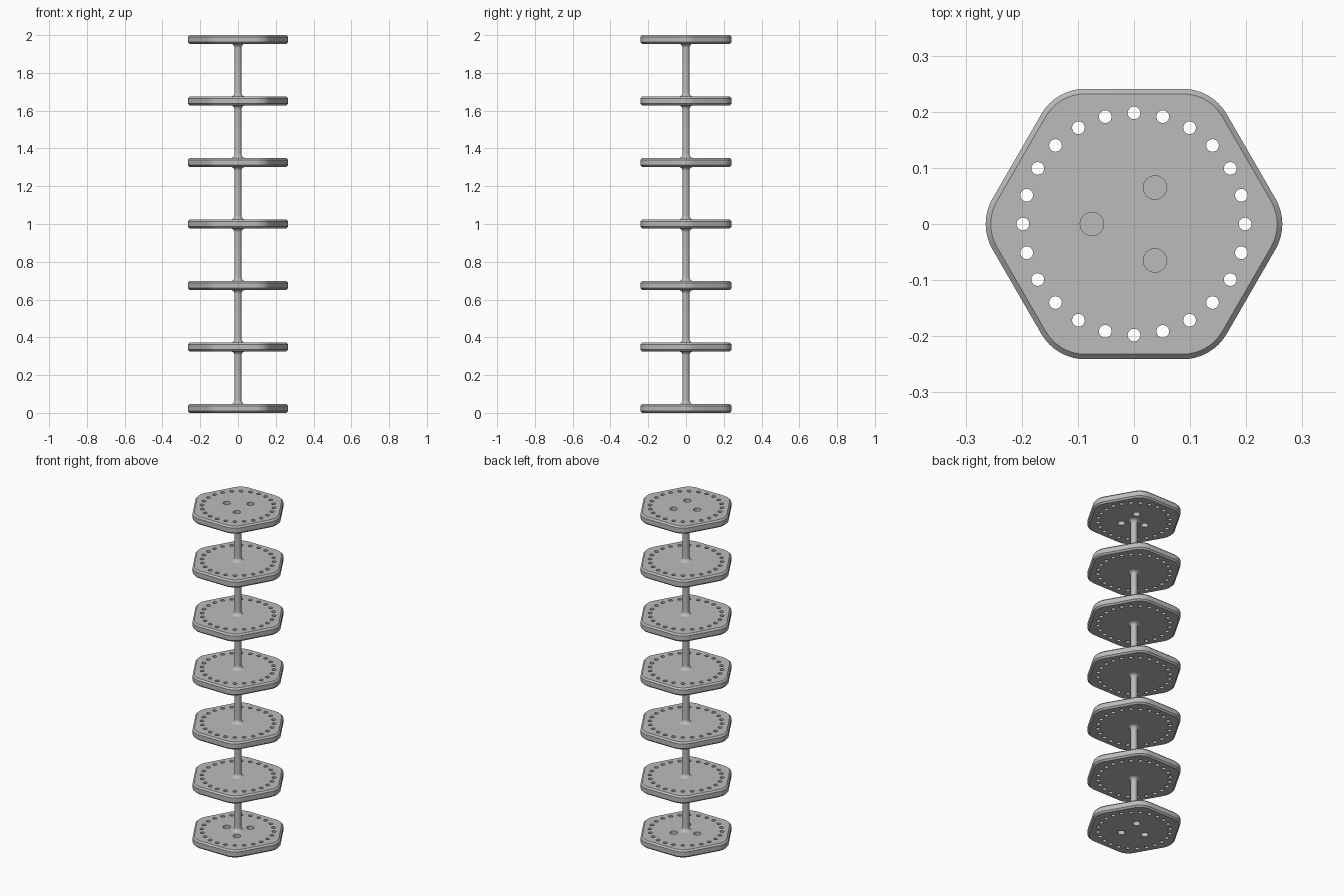
import bpy, bmesh
from math import cos, sin, pi, radians, sqrt

cube = bpy.data.objects.get("Cube")
if cube:
    bpy.data.objects.remove(cube, do_unlink=True)

HEIGHT, COUNT, THICK = 2.0, 7, 0.046
APOTHEM, CORNER, CHAMFER = 0.241, 0.09, 0.009
ROD_R, FILLET = 0.018, 0.022
STEP = (HEIGHT - THICK) / (COUNT - 1)

grey = bpy.data.materials.new("plain grey")
grey.use_nodes = True
grey.diffuse_color = (0.5, 0.5, 0.5, 1)
grey.node_tree.nodes["Principled BSDF"].inputs["Base Color"].default_value = (0.5, 0.5, 0.5, 1)


def add_object(name, mesh, z=0.0):
    obj = bpy.data.objects.new(name, mesh)
    obj.location.z = z
    bpy.context.scene.collection.objects.link(obj)
    return obj


def finish(mesh):
    mesh.materials.clear()
    mesh.materials.append(grey)
    mesh.shade_smooth()
    mesh.set_sharp_from_angle(angle=radians(30))


def to_mesh(bm, name):
    bmesh.ops.recalc_face_normals(bm, faces=bm.faces)
    mesh = bpy.data.meshes.new(name)
    bm.to_mesh(mesh)
    bm.free()
    return mesh


def hexagon(inset):
    """Hexagon outline with rounded corners, pointing along x."""
    r = CORNER - inset
    centre = (APOTHEM - CORNER) * 2 / sqrt(3)
    points = []
    for k in range(6):
        a = k * pi / 3
        for i in range(9):
            b = a + pi / 3 * (i / 8 - 0.5)
            points.append((centre * cos(a) + r * cos(b), centre * sin(a) + r * sin(b)))
    return points


def loft(levels):
    """Solid through stacked outlines, capped at both ends."""
    bm = bmesh.new()
    rings = [[bm.verts.new((x, y, z)) for x, y in pts] for pts, z in levels]
    for low, high in zip(rings, rings[1:]):
        for i in range(len(low)):
            j = (i + 1) % len(low)
            bm.faces.new((low[i], low[j], high[j], high[i]))
    bm.faces.new(rings[0][::-1])
    bm.faces.new(rings[-1])
    return bm


def circle(radius, n=32, x=0.0, y=0.0):
    return [(x + radius * cos(2 * pi * i / n), y + radius * sin(2 * pi * i / n)) for i in range(n)]


def plate_mesh(name, large_holes):
    h = THICK / 2
    body = loft([(hexagon(CHAMFER), -h), (hexagon(0), CHAMFER - h),
                 (hexagon(0), h - CHAMFER), (hexagon(CHAMFER), h)])
    plate = add_object(name, to_mesh(body, name))

    # Through holes: a ring of small ones, plus three large ones on end plates
    holes = [(0.198, 0.0113, 2 * pi * k / 24) for k in range(24)]
    if large_holes:
        holes += [(0.075, 0.021, pi / 3 + 2 * pi * k / 3) for k in range(3)]
    cutter_bm = bmesh.new()
    for dist, radius, angle in holes:
        pts = circle(radius, 24, dist * cos(angle), dist * sin(angle))
        peg = to_mesh(loft([(pts, -THICK), (pts, THICK)]), "peg")
        cutter_bm.from_mesh(peg)
        bpy.data.meshes.remove(peg)
    cutter = add_object("hole_cutter", to_mesh(cutter_bm, "hole_cutter"))
    cutter.hide_render = True

    mod = plate.modifiers.new("holes", 'BOOLEAN')
    mod.operation, mod.solver, mod.object = 'DIFFERENCE', 'EXACT', cutter
    graph = bpy.context.evaluated_depsgraph_get()
    mesh = bpy.data.meshes.new_from_object(plate.evaluated_get(graph))
    bpy.data.objects.remove(plate)
    bpy.data.objects.remove(cutter)
    mesh.name = name
    finish(mesh)
    return mesh


# Rod between two plates, flaring with a concave fillet at each end
half = (STEP - THICK) / 2
flare = [(ROD_R + FILLET * (1 - cos(a)), half - FILLET * (1 - sin(a)))
         for a in (pi / 2 * i / 8 for i in range(9))]
flare.append((ROD_R + FILLET, half + 0.002))
profile = [(r, -z) for r, z in reversed(flare)] + flare
rod = to_mesh(loft([(circle(r), z) for r, z in profile]), "rod")
finish(rod)

end_plate = plate_mesh("end_plate", True)
middle_plate = plate_mesh("middle_plate", False)

# Stack of plates joined by rods
for i in range(COUNT):
    z = THICK / 2 + i * STEP
    end = i in (0, COUNT - 1)
    add_object("end_plate" if end else "middle_plate", end_plate if end else middle_plate, z)
    if i < COUNT - 1:
        add_object("rod", rod, z + STEP / 2)
